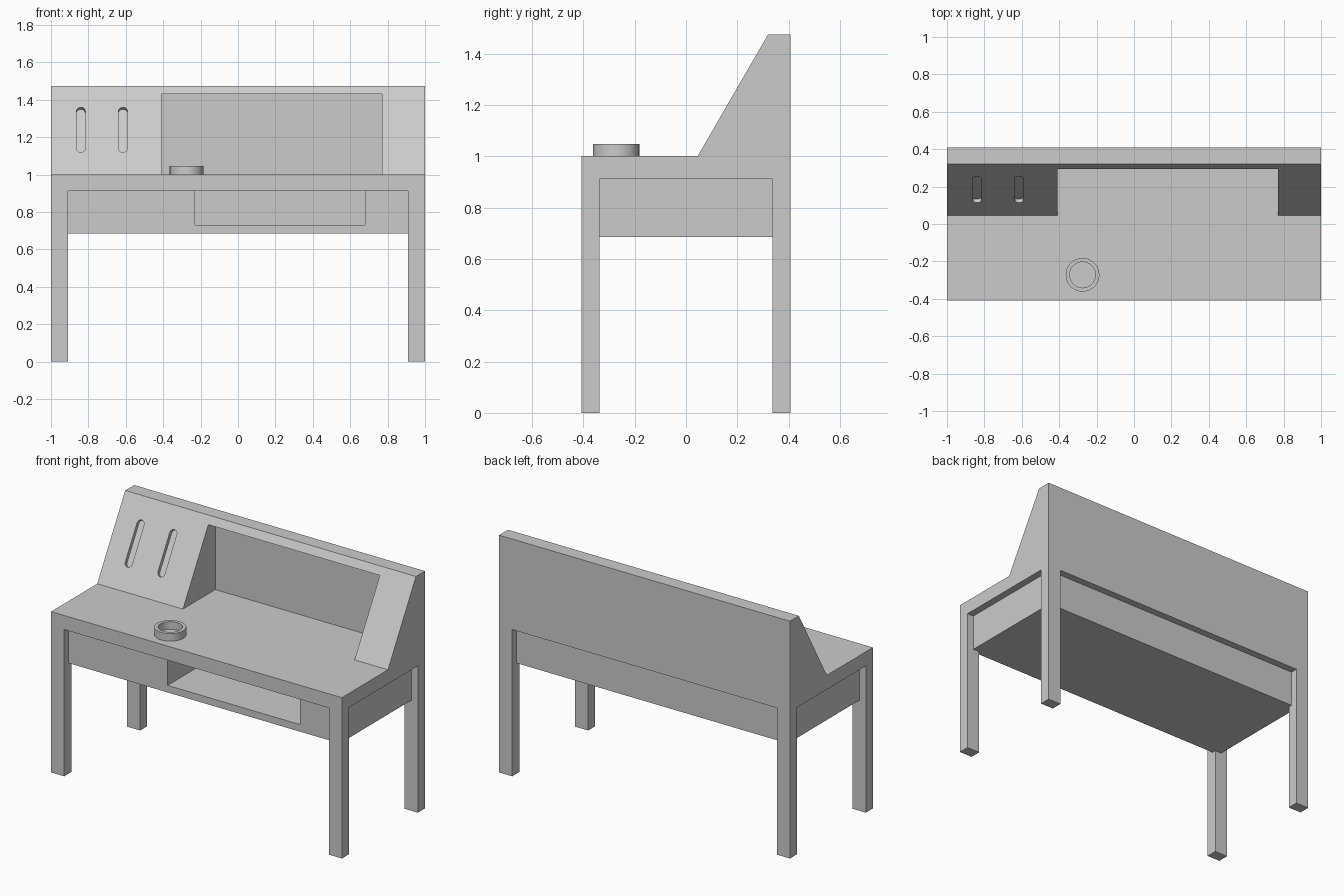
import bpy, bmesh
from math import pi, cos, sin, radians
from mathutils import Vector

cube = bpy.data.objects.get("Cube")
if cube:
    bpy.data.objects.remove(cube, do_unlink=True)

grey = bpy.data.materials.new("light grey")
grey.use_nodes = True
grey.diffuse_color = (0.6, 0.6, 0.6, 1)
grey.node_tree.nodes["Principled BSDF"].inputs["Base Color"].default_value = (0.6, 0.6, 0.6, 1)


def prism(name, points, sweep):
    """Solid made by sweeping a flat outline along a vector."""
    bm = bmesh.new()
    face = bm.faces.new([bm.verts.new(p) for p in points])
    new = bmesh.ops.extrude_face_region(bm, geom=[face])["geom"]
    bmesh.ops.translate(bm, vec=sweep, verts=[g for g in new if isinstance(g, bmesh.types.BMVert)])
    bmesh.ops.recalc_face_normals(bm, faces=bm.faces)
    mesh = bpy.data.meshes.new(name)
    bm.to_mesh(mesh)
    bm.free()
    mesh.materials.append(grey)
    obj = bpy.data.objects.new(name, mesh)
    bpy.context.collection.objects.link(obj)
    return obj


def box(name, x0, x1, y0, y1, z0, z1):
    corners = [(x0, y0, z0), (x1, y0, z0), (x1, y1, z0), (x0, y1, z0)]
    return prism(name, corners, (0, 0, z1 - z0))


def combine(target, tool, operation):
    """Apply a boolean and discard the tool."""
    tool.hide_render = True
    mod = target.modifiers.new("cut", 'BOOLEAN')
    mod.operation, mod.solver, mod.object = operation, 'EXACT', tool
    bpy.context.view_layer.objects.active = target
    bpy.ops.object.modifier_apply(modifier=mod.name)
    bpy.data.objects.remove(tool, do_unlink=True)


def merge_flat(obj):
    bm = bmesh.new()
    bm.from_mesh(obj.data)
    bmesh.ops.dissolve_limit(bm, angle_limit=radians(0.5), verts=bm.verts, edges=bm.edges)
    bm.to_mesh(obj.data)
    bm.free()


W, D = 1.0, 0.408           # half width and half depth
TOP, UNDER = 1.0, 0.912     # desktop surface and underside
WALL = 0.045

# Desktop and sloped back console in one side profile
foot, crest = Vector((0, 0.045, TOP)), Vector((0, 0.32, 1.475))
outline = [(-D, UNDER), (D, UNDER), (D, crest.z), (crest.y, crest.z), (foot.y, TOP), (-D, TOP)]
desk = prism("desk_body", [(-W, y, z) for y, z in outline], (2 * W, 0, 0))

# Four corner legs
for sx in (-1, 1):
    for sy in (-1, 1):
        xs, ys = sorted((sx * W, sx * 0.91)), sorted((sy * D, sy * 0.338))
        combine(desk, box("leg", *xs, *ys, 0, 0.95), 'UNION')

# Open compartment in the console
combine(desk, box("compartment", -0.41, 0.77, 0.0, D - WALL, TOP, 1.43), 'DIFFERENCE')

# Two shallow rounded slots sunk square to the slope
up = (crest - foot).normalized()
inward = Vector((0, up.z, -up.y))
right = Vector((1, 0, 0))
radius, half_len, depth = 0.024, 0.115, 0.022
for x in (-0.84, -0.615):
    centre = foot + up * 0.277 + right * x - inward * 0.05
    pts = []
    for end in (0, 1):
        for i in range(13):
            a = pi * (end + i / 12)
            shift = half_len * (1 - 2 * end)
            pts.append(centre + right * radius * cos(a) + up * (radius * sin(a) + shift))
    combine(desk, prism("slot", pts, inward * (0.05 + depth)), 'DIFFERENCE')
merge_flat(desk)

# Set-back apron box with an open drawer bay
apron = box("apron_box", -W + WALL, W - WALL, -D + WALL, D - WALL, 0.686, UNDER)
combine(apron, box("drawer_bay", -0.23, 0.68, -0.6, D - 2 * WALL, 0.73, 1.0), 'DIFFERENCE')
merge_flat(apron)


# Open ring standing on the desktop
def disc(name, r, z0, z1):
    pts = [(-0.275 + r * cos(i * pi / 20), -0.272 + r * sin(i * pi / 20), z0) for i in range(40)]
    return prism(name, pts, (0, 0, z1 - z0))


ring = disc("desktop_ring", 0.09, TOP, 1.047)
combine(ring, disc("ring_hole", 0.069, 0.9, 1.2), 'DIFFERENCE')

# Smooth the curved walls, keep the edges crisp
bpy.ops.object.select_all(action='DESELECT')
ring.select_set(True)
bpy.context.view_layer.objects.active = ring
bpy.ops.object.shade_smooth_by_angle(angle=radians(30))
